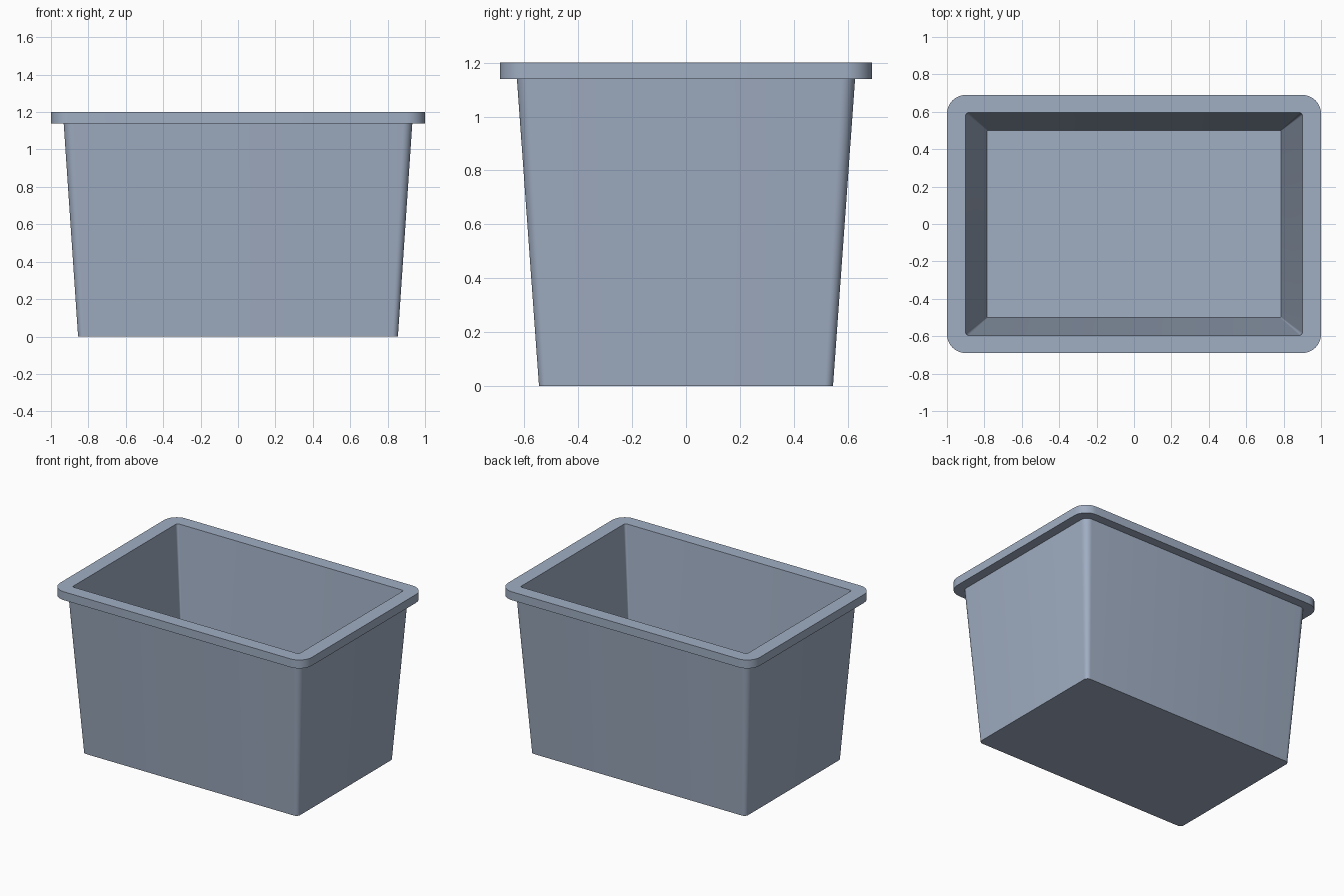
import bpy, bmesh, math

if "Cube" in bpy.data.objects:
    bpy.data.objects.remove(bpy.data.objects["Cube"])

SEG = 8  # segments per rounded corner


def ring(bm, hx, hy, r, z):
    """Rounded rectangle loop of vertices at height z."""
    verts = []
    for i, (sx, sy) in enumerate([(1, 1), (-1, 1), (-1, -1), (1, -1)]):
        for k in range(SEG + 1):
            a = math.pi / 2 * (i + k / SEG)
            verts.append(bm.verts.new((sx * (hx - r) + r * math.cos(a),
                                       sy * (hy - r) + r * math.sin(a), z)))
    return verts


def loft(name, sections, mat):
    """Skin consecutive rings, closing the first and last with flat faces."""
    bm = bmesh.new()
    rings = [ring(bm, *s) for s in sections]
    n = len(rings[0])
    for a, b in zip(rings, rings[1:]):
        for i in range(n):
            j = (i + 1) % n
            bm.faces.new((a[i], a[j], b[j], b[i]))
    bm.faces.new(rings[0][::-1])
    bm.faces.new(rings[-1])
    bmesh.ops.recalc_face_normals(bm, faces=bm.faces)
    mesh = bpy.data.meshes.new(name)
    bm.to_mesh(mesh)
    bm.free()
    mesh.materials.append(mat)
    obj = bpy.data.objects.new(name, mesh)
    bpy.context.collection.objects.link(obj)
    bpy.context.view_layer.objects.active = obj
    obj.select_set(True)
    bpy.ops.object.shade_smooth_by_angle(angle=math.radians(35))
    return obj


plastic = bpy.data.materials.new("blue_grey_plastic")
plastic.diffuse_color = (0.35, 0.42, 0.54, 1)
plastic.use_nodes = True
plastic.node_tree.nodes["Principled BSDF"].inputs["Base Color"].default_value = plastic.diffuse_color

# Tapered tub with overhanging rim and hollow inside: half x, half y, radius, z
loft("storage_tub", [
    (0.855, 0.545, 0.03, 0.0),    # underside
    (0.932, 0.627, 0.05, 1.14),   # top of outer wall
    (1.0, 0.69, 0.10, 1.14),      # rim underside
    (1.0, 0.69, 0.10, 1.20),      # rim top
    (0.90, 0.595, 0.015, 1.20),   # opening
    (0.785, 0.50, 0.004, 0.06),   # inner floor
], plastic)
